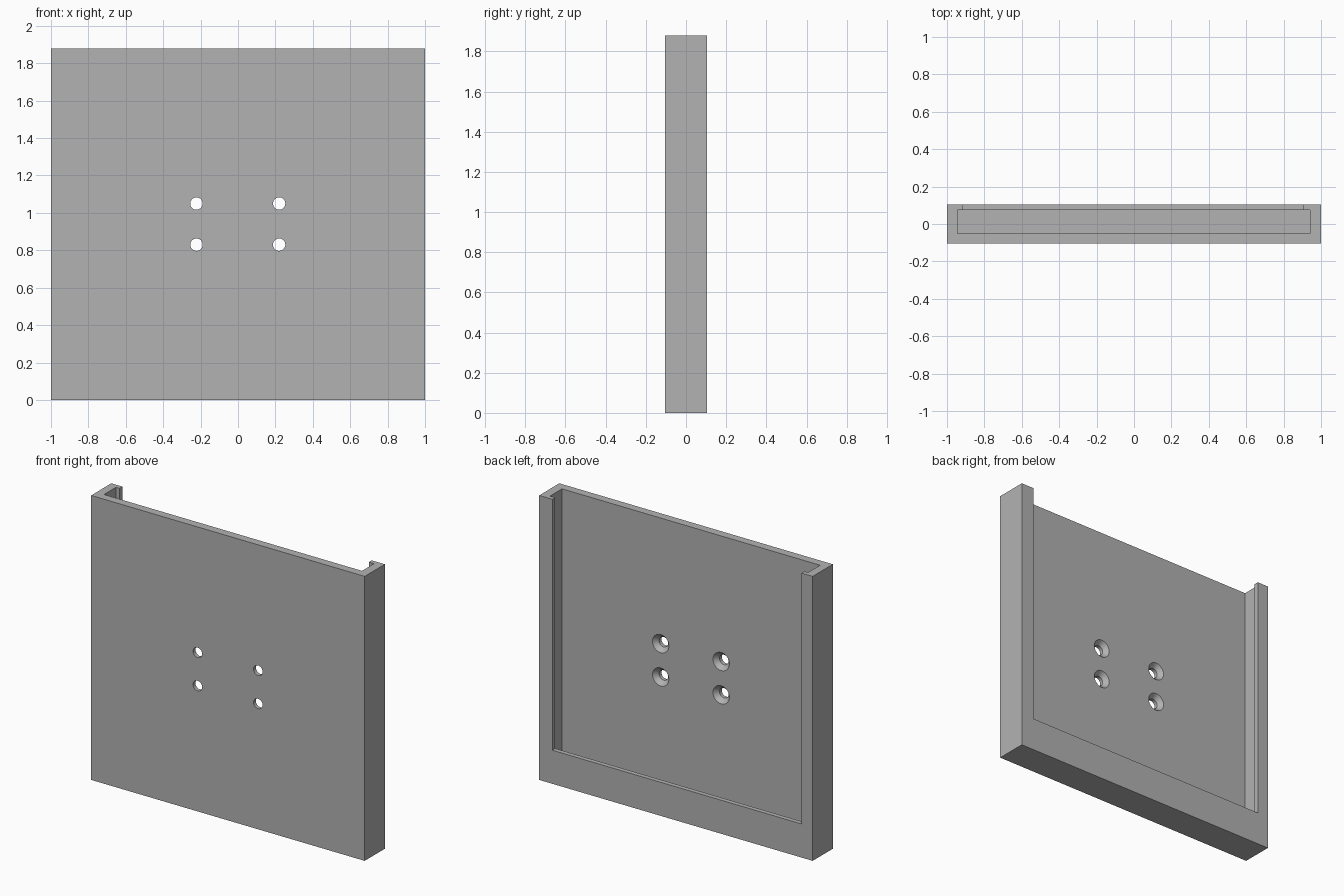
import bpy
import bmesh
import math

# Remove the default cube
default = bpy.data.objects.get("Cube")
if default:
    bpy.data.objects.remove(default, do_unlink=True)

# Single grey material
grey = bpy.data.materials.new("plain grey")
grey.use_nodes = True
colour = (0.448, 0.448, 0.448, 1)
grey.diffuse_color = colour
grey.node_tree.nodes["Principled BSDF"].inputs["Base Color"].default_value = colour


def link(name, bm):
    """Turn a bmesh into an object with the grey material."""
    bmesh.ops.recalc_face_normals(bm, faces=bm.faces)
    mesh = bpy.data.meshes.new(name)
    bm.to_mesh(mesh)
    bm.free()
    mesh.materials.append(grey)
    obj = bpy.data.objects.new(name, mesh)
    bpy.context.collection.objects.link(obj)
    return obj


def box(name, low, high):
    """Box between two opposite corners."""
    bm = bmesh.new()
    bmesh.ops.create_cube(bm, size=1)
    for v in bm.verts:
        v.co = [h if c > 0 else l for c, l, h in zip(v.co, low, high)]
    return link(name, bm)


def lathe_y(name, x, z, profile, sides=32):
    """Solid of revolution about an axis along y; profile is (y, radius)."""
    bm = bmesh.new()
    rings = []
    for y, r in profile:
        angles = [2 * math.pi * i / sides for i in range(sides)]
        rings.append([bm.verts.new((x + r * math.cos(a), y, z + r * math.sin(a)))
                      for a in angles])
    for a, b in zip(rings, rings[1:]):
        for i in range(sides):
            j = (i + 1) % sides
            bm.faces.new((a[i], a[j], b[j], b[i]))
    bm.faces.new(rings[0])
    bm.faces.new(rings[-1])
    return link(name, bm)


def cut(target, cutter):
    """Subtract the cutter and discard it."""
    cutter.hide_render = True
    mod = target.modifiers.new("cut", 'BOOLEAN')
    mod.operation = 'DIFFERENCE'
    mod.solver = 'EXACT'
    mod.object = cutter
    bpy.context.view_layer.objects.active = target
    bpy.ops.object.modifier_apply(modifier=mod.name)
    bpy.data.objects.remove(cutter, do_unlink=True)


HEIGHT = 1.88
HALF_DEPTH = 0.105
PLATE_BACK = -0.05   # rear surface of the front plate
LIP_FRONT = 0.075    # inner surface of the retaining lips

# Holder body
holder = box("wall_holder", (-1, -HALF_DEPTH, 0), (1, HALF_DEPTH, HEIGHT))

# Slot open at the top, then the rear opening that leaves the lips
cut(holder, box("slot_cutter", (-0.945, PLATE_BACK, 0.055), (0.942, LIP_FRONT, 2.2)))
cut(holder, box("opening_cutter", (-0.918, 0, 0.222), (0.904, 0.3, 2.2)))

# Four countersunk screw holes through the front plate
screw_profile = [(-0.2, 0.033), (-0.08, 0.033), (PLATE_BACK, 0.06), (-0.04, 0.069)]
for x in (-0.222, 0.22):
    for z in (0.83, 1.05):
        cut(holder, lathe_y("screw_hole_cutter", x, z, screw_profile))

# Smooth hole walls with sharp edges kept
bpy.ops.object.select_all(action='DESELECT')
holder.select_set(True)
bpy.context.view_layer.objects.active = holder
bpy.ops.object.shade_smooth_by_angle(angle=math.radians(30))
